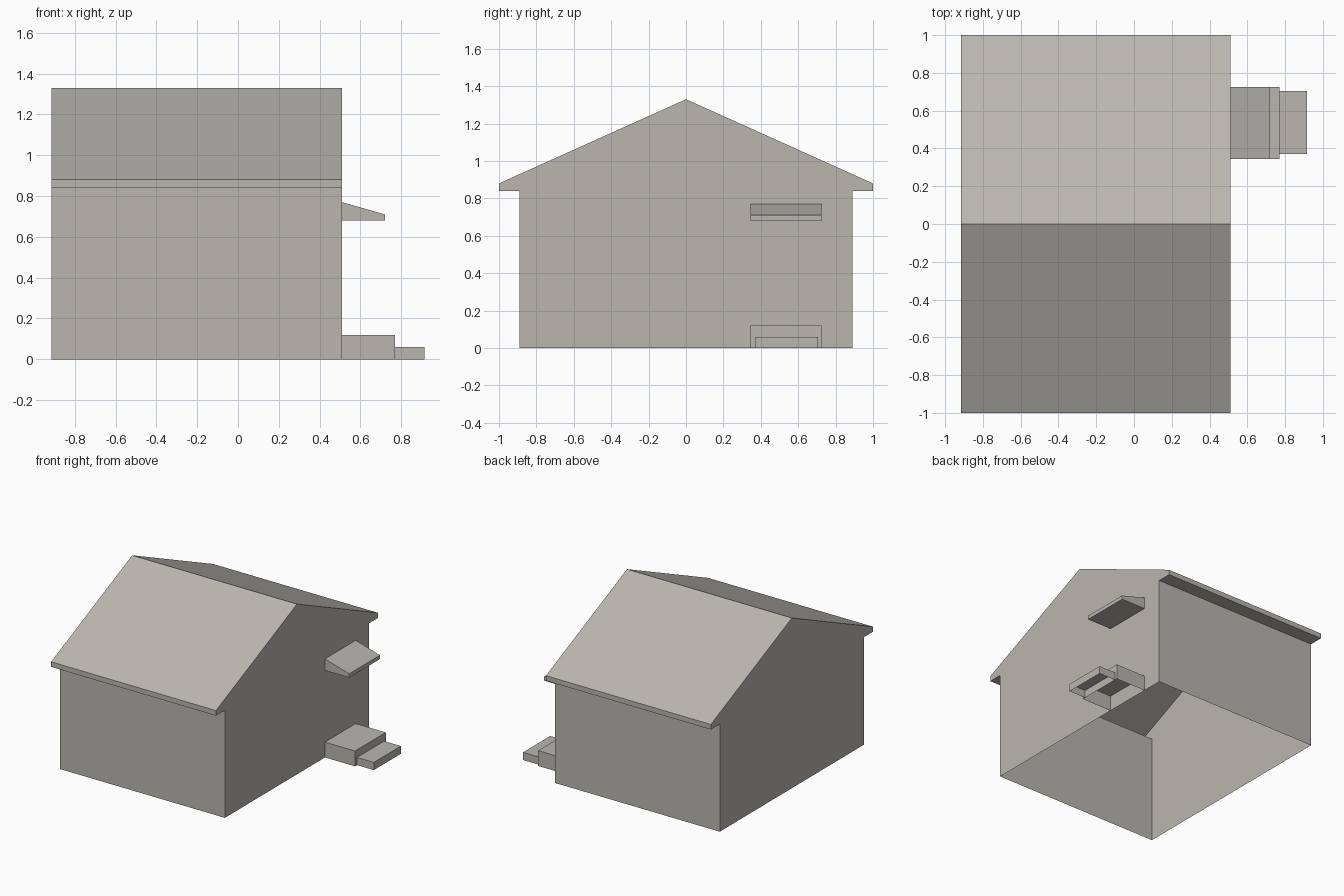
import bpy
import bmesh

cube = bpy.data.objects.get("Cube")
if cube:
    bpy.data.objects.remove(cube, do_unlink=True)

# One warm grey for the whole building
COLOUR = (0.49, 0.47, 0.43, 1.0)
grey = bpy.data.materials.new("warm_grey")
grey.use_nodes = True
grey.diffuse_color = COLOUR
shader = next(n for n in grey.node_tree.nodes if n.type == 'BSDF_PRINCIPLED')
shader.inputs["Base Color"].default_value = COLOUR
shader.inputs["Roughness"].default_value = 0.9


def extrude(name, profile, start, end, axis, closed=False):
    """Sweep an (across, z) profile along x or y, cap both ends.
    An open profile leaves the gap between its last and first point."""
    def place(point, depth):
        a, z = point
        return (depth, a, z) if axis == 'x' else (a, depth, z)

    bm = bmesh.new()
    near = [bm.verts.new(place(p, start)) for p in profile]
    far = [bm.verts.new(place(p, end)) for p in profile]
    count = len(profile)
    for i in range(count if closed else count - 1):
        j = (i + 1) % count
        bm.faces.new((near[i], near[j], far[j], far[i]))
    bm.faces.new(near[::-1])
    bm.faces.new(far)
    bmesh.ops.recalc_face_normals(bm, faces=bm.faces)
    mesh = bpy.data.meshes.new(name)
    bm.to_mesh(mesh)
    bm.free()
    mesh.materials.append(grey)
    obj = bpy.data.objects.new(name, mesh)
    bpy.context.collection.objects.link(obj)
    return obj


# House shell: walls, boxed eaves and gable roof, open underneath
WALL_X = 0.51
half = [(0.89, 0), (0.89, 0.84), (1, 0.84), (1, 0.88)]
mirrored = [(-y, z) for y, z in reversed(half)]
extrude("house_shell", half + [(0, 1.33)] + mirrored, -0.915, WALL_X, 'x')

# Sloping canopy over the doorway
canopy = [(WALL_X, 0.68), (0.72, 0.68), (0.72, 0.71), (WALL_X, 0.77)]
extrude("door_canopy", canopy, 0.345, 0.725, 'y', closed=True)


# Entrance steps, hollow underneath
def step(name, x0, x1, y0, y1, height):
    extrude(name, [(x0, height), (x1, height), (x1, 0)], y0, y1, 'y')
    obj = bpy.data.objects[name]
    # Square off the triangular caps with the corner against the wall
    bm = bmesh.new()
    bm.from_mesh(obj.data)
    bm.verts.ensure_lookup_table()
    for cap in [f for f in bm.faces if len(f.verts) == 3]:
        corners = list(cap.verts)
        y = corners[0].co.y
        low = next(v for v in corners if v.co.z < height / 2)
        inner = next(v for v in corners if v.co.x < (x0 + x1) / 2)
        foot = bm.verts.new((x0, y, 0))
        order = []
        for i, v in enumerate(corners):
            order.append(v)
            if {v, corners[(i + 1) % 3]} == {low, inner}:
                order.append(foot)
        bm.faces.remove(cap)
        bm.faces.new(order)
    bmesh.ops.recalc_face_normals(bm, faces=bm.faces)
    bm.to_mesh(obj.data)
    bm.free()


step("upper_step", WALL_X, 0.77, 0.345, 0.725, 0.12)
step("lower_step", 0.77, 0.915, 0.37, 0.705, 0.06)
